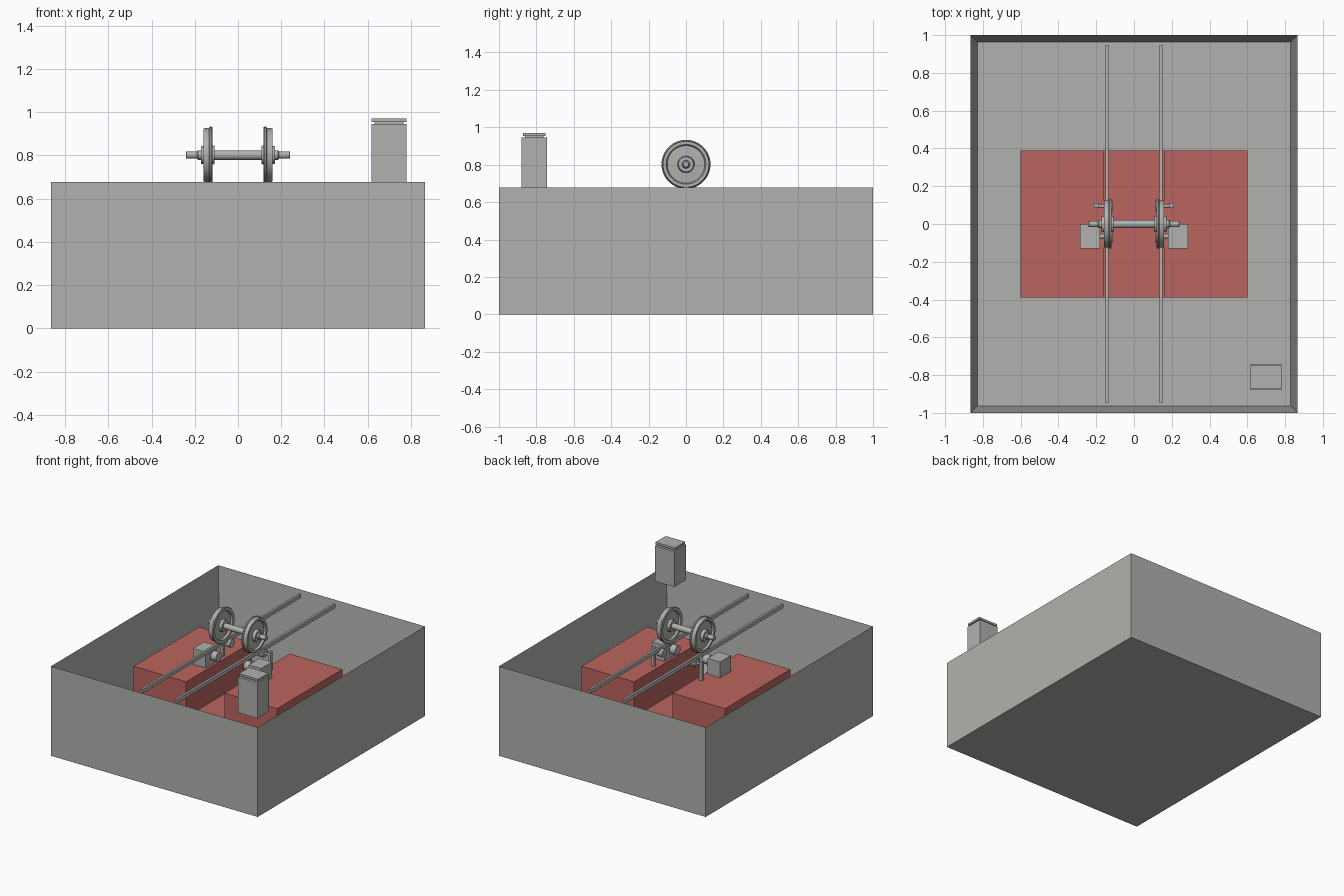
import bpy, bmesh, math
from mathutils import Matrix, Vector

cube = bpy.data.objects.get("Cube")
if cube:
    bpy.data.objects.remove(cube, do_unlink=True)


def material(name, rgb):
    m = bpy.data.materials.new(name)
    m.use_nodes = True
    m.diffuse_color = (*rgb, 1)
    m.node_tree.nodes["Principled BSDF"].inputs["Base Color"].default_value = (*rgb, 1)
    return m


GREY = material("concrete grey", (0.44, 0.44, 0.425))
RED = material("foundation red", (0.5, 0.13, 0.115))


def finish(name, bm, mat, smooth=False):
    bmesh.ops.recalc_face_normals(bm, faces=bm.faces)
    mesh = bpy.data.meshes.new(name)
    bm.to_mesh(mesh)
    bm.free()
    mesh.materials.append(mat)
    obj = bpy.data.objects.new(name, mesh)
    bpy.context.collection.objects.link(obj)
    if smooth:
        bpy.ops.object.select_all(action="DESELECT")
        obj.select_set(True)
        bpy.context.view_layer.objects.active = obj
        bpy.ops.object.shade_smooth_by_angle(angle=math.radians(35))
    return obj


def box(name, xs, ys, zs, mat=GREY):
    """Box between two limits on each axis."""
    bm = bmesh.new()
    lims = (xs, ys, zs)
    size = Matrix.Diagonal([abs(b - a) for a, b in lims] + [1])
    mid = Vector([(a + b) / 2 for a, b in lims])
    bmesh.ops.create_cube(bm, size=1, matrix=Matrix.Translation(mid) @ size)
    return finish(name, bm, mat)


def lathe(name, profile, y, z, steps=48):
    """Revolve (x, radius) points about an axis along x."""
    bm = bmesh.new()
    verts = [bm.verts.new((x, y, z + r)) for x, r in profile]
    edges = [bm.edges.new(pair) for pair in zip(verts, verts[1:])]
    bmesh.ops.spin(bm, geom=verts + edges, cent=(0, y, z), axis=(1, 0, 0),
                   angle=math.tau, steps=steps, use_duplicate=False)
    bmesh.ops.remove_doubles(bm, verts=bm.verts, dist=1e-5)
    return finish(name, bm, GREY, smooth=True)


W, L, H, WALL = 0.865, 1.0, 0.677, 0.052
BLOCK_TOP, CHANNEL = 0.515, 0.25
AXLE_Z = 0.802

# Open pit: solid block with its top face inset and pushed down
bm = bmesh.new()
bmesh.ops.create_cube(bm, size=1, matrix=Matrix.Translation((0, 0, H / 2))
                      @ Matrix.Diagonal((2 * W, 2 * L, H, 1)))
top = max(bm.faces, key=lambda f: f.calc_center_median().z)
bmesh.ops.inset_region(bm, faces=[top], thickness=WALL)
bmesh.ops.translate(bm, verts=top.verts, vec=(0, 0, WALL - H))
finish("pit", bm, GREY)

# Foundation with a lengthwise channel: U profile pushed along y
profile = [(-0.6, WALL), (0.6, WALL), (0.6, BLOCK_TOP), (0.16, BLOCK_TOP),
           (0.16, CHANNEL), (-0.16, CHANNEL), (-0.16, BLOCK_TOP), (-0.6, BLOCK_TOP)]
bm = bmesh.new()
face = bm.faces.new([bm.verts.new((x, -0.39, z)) for x, z in profile])
out = bmesh.ops.extrude_face_region(bm, geom=[face])
moved = [v for v in out["geom"] if isinstance(v, bmesh.types.BMVert)]
bmesh.ops.translate(bm, verts=moved, vec=(0, 0.78, 0))
finish("foundation", bm, RED)

# Wheel section from the inner hub to the outer hub, flange on the inside
wheel = [(0.108, 0.022), (0.108, 0.042), (0.128, 0.045), (0.132, 0.1),
         (0.118, 0.106), (0.118, 0.128), (0.122, 0.131), (0.13, 0.131),
         (0.134, 0.126), (0.16, 0.123), (0.16, 0.106), (0.146, 0.1),
         (0.15, 0.045), (0.172, 0.04), (0.172, 0.022)]

for side, s in (("left", 1), ("right", -1)):
    box(f"{side}_rail", (s * 0.135, s * 0.152), (WALL - L, L - WALL), (H - 0.03, H))
    lathe(f"{side}_wheel", [(s * x, r) for x, r in wheel], 0, AXLE_Z, 64)
    # Drive motor with its shaft and roller
    box(f"{side}_motor", (s * 0.18, s * 0.285), (-0.13, 0), (BLOCK_TOP, 0.635))
    lathe(f"{side}_drive_roller",
          [(s * x, r) for x, r in ((0.115, 0), (0.115, 0.035), (0.16, 0.035),
                                   (0.16, 0.012), (0.181, 0.012), (0.181, 0))],
          -0.065, 0.59, 24)
    # Idler roller on its post
    box(f"{side}_idler_post", (s * 0.188, s * 0.212), (0.088, 0.112), (BLOCK_TOP, 0.655))
    lathe(f"{side}_idler_roller",
          [(s * x, r) for x, r in ((0.115, 0), (0.115, 0.03), (0.16, 0.03),
                                   (0.16, 0.008), (0.19, 0.008), (0.19, 0))],
          0.095, 0.63, 24)

# Stepped axle, mirrored about its middle
half = [(0.11, 0.022), (0.185, 0.022), (0.19, 0.017), (0.238, 0.017), (0.241, 0.014), (0.241, 0)]
lathe("axle", [(-x, r) for x, r in reversed(half)] + half, 0, AXLE_Z, 32)

# Control cabinet with a raised lid
box("cabinet_body", (0.618, 0.78), (-0.88, -0.743), (H, 0.945))
box("cabinet_neck", (0.632, 0.766), (-0.86, -0.762), (0.945, 0.954))
box("cabinet_lid", (0.618, 0.78), (-0.872, -0.75), (0.954, 0.97))
